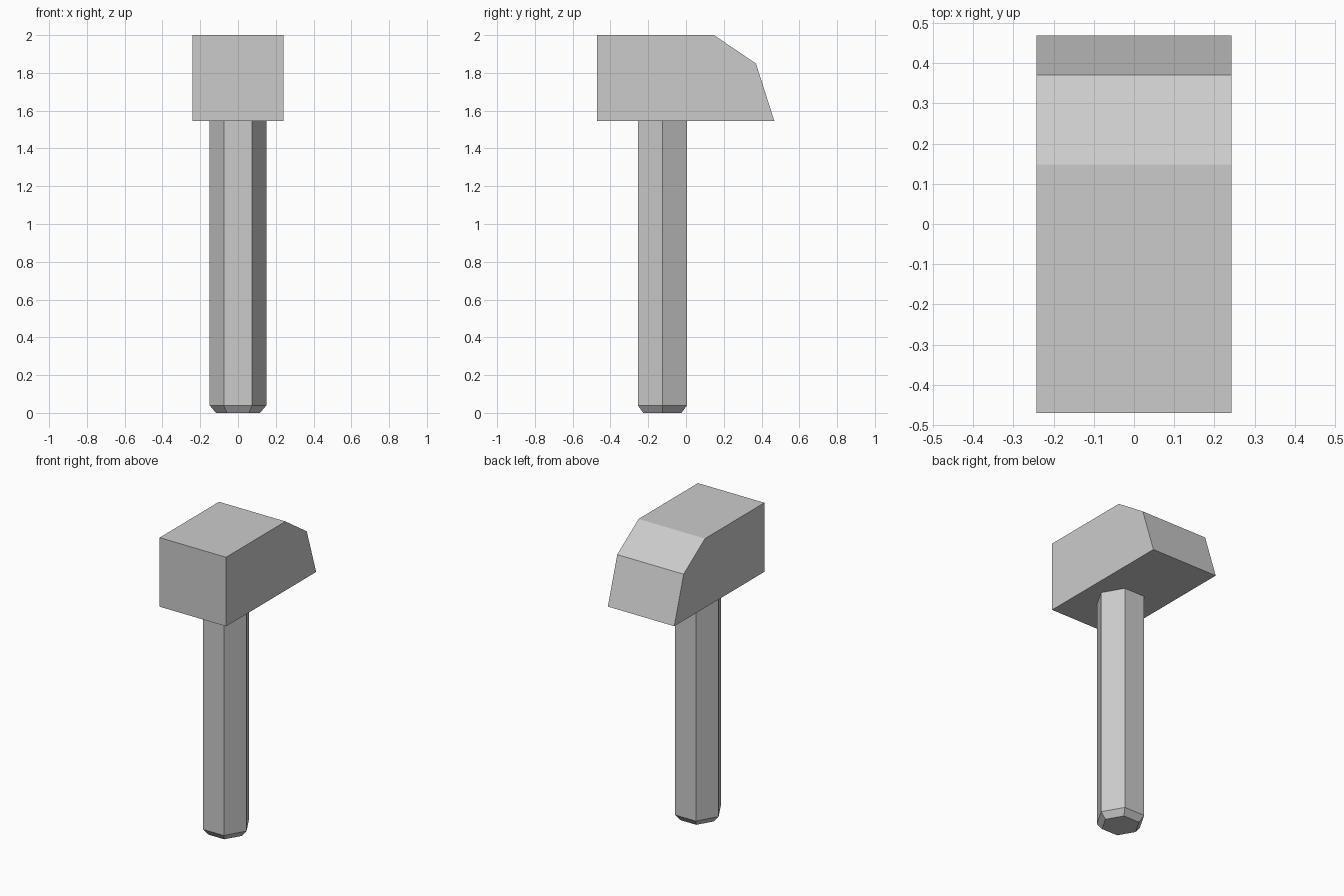
import bpy
import bmesh
import math
from mathutils import Matrix

cube = bpy.data.objects.get("Cube")
if cube:
    bpy.data.objects.remove(cube, do_unlink=True)

# Single plain grey
grey = bpy.data.materials.new("plain_grey")
grey.use_nodes = True
colour = (0.6, 0.6, 0.6, 1)
grey.diffuse_color = colour
grey.node_tree.nodes["Principled BSDF"].inputs["Base Color"].default_value = colour


def add_part(name, bm):
    bmesh.ops.recalc_face_normals(bm, faces=bm.faces)
    mesh = bpy.data.meshes.new(name)
    bm.to_mesh(mesh)
    bm.free()
    mesh.materials.append(grey)
    obj = bpy.data.objects.new(name, mesh)
    bpy.context.collection.objects.link(obj)
    return obj


def extrude_up(bm, face, height, scale=1.0):
    """Extrude a horizontal face upward, scaling it about its own centre."""
    new = bmesh.ops.extrude_discrete_faces(bm, faces=[face])["faces"][0]
    centre = new.calc_center_median()
    for v in new.verts:
        v.co.xy = centre.xy + (v.co.xy - centre.xy) * scale
        v.co.z += height
    return new


# Hammer head: side profile (y, z) extruded across the width
HALF_WIDTH = 0.242
HEAD_BASE = 1.545
profile = [(-0.47, HEAD_BASE), (0.468, HEAD_BASE), (0.37, 1.85), (0.148, 2), (-0.47, 2)]
bm = bmesh.new()
side = bm.faces.new([bm.verts.new((-HALF_WIDTH, y, z)) for y, z in profile])
ext = bmesh.ops.extrude_face_region(bm, geom=[side])["geom"]
bmesh.ops.translate(bm, vec=(2 * HALF_WIDTH, 0, 0),
                    verts=[g for g in ext if isinstance(g, bmesh.types.BMVert)])
add_part("hammer_head", bm)

# Handle: hexagonal shaft with a chamfered foot, set into the head
RADIUS, FOOT_RADIUS, CHAMFER = 0.15, 0.117, 0.04
bm = bmesh.new()
bmesh.ops.create_circle(bm, cap_ends=True, segments=6, radius=FOOT_RADIUS,
                        matrix=Matrix.Translation((0, -0.125, 0))
                        @ Matrix.Rotation(math.radians(90), 4, "Z"))
bm.faces.ensure_lookup_table()
foot = bm.faces[0]
base = bmesh.ops.duplicate(bm, geom=[foot])
# Rotate so that two corners point along x
corner = max(abs(v.co.x) for v in foot.verts)
if corner < FOOT_RADIUS * 0.95:
    bmesh.ops.rotate(bm, verts=bm.verts, cent=(0, -0.125, 0),
                     matrix=Matrix.Rotation(math.radians(30), 3, "Z"))
shoulder = extrude_up(bm, foot, CHAMFER, RADIUS / FOOT_RADIUS)
extrude_up(bm, shoulder, HEAD_BASE + 0.02 - CHAMFER)
bmesh.ops.remove_doubles(bm, verts=bm.verts, dist=0.0001)
add_part("handle", bm)
